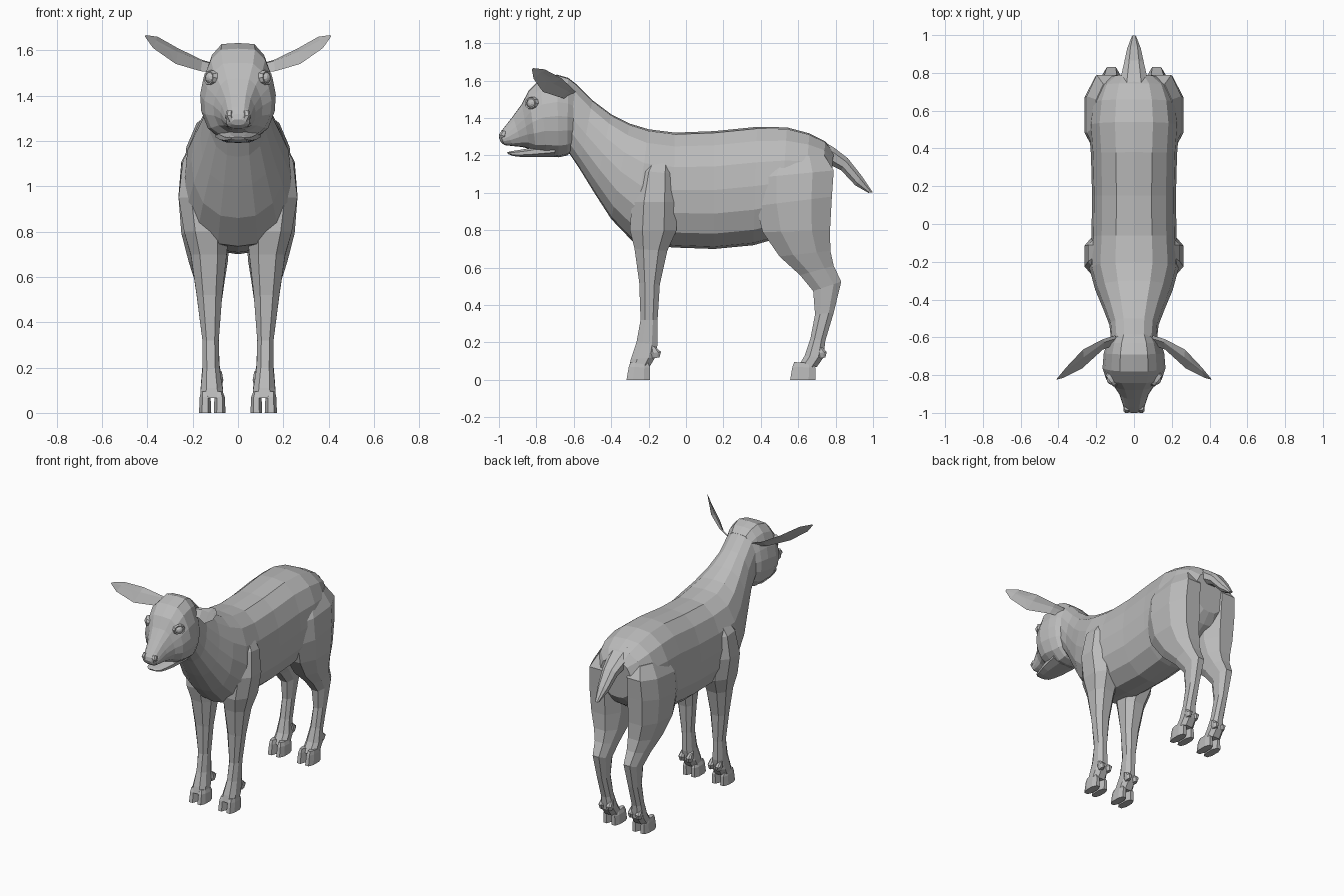
import bpy, bmesh, math
from mathutils import Vector

wool = bpy.data.materials.new("soft_grey")
wool.diffuse_color = (0.5, 0.5, 0.5, 1)


def finish(name, bm):
    bmesh.ops.recalc_face_normals(bm, faces=bm.faces[:])
    me = bpy.data.meshes.new(name)
    bm.to_mesh(me)
    bm.free()
    me.materials.append(wool)
    ob = bpy.data.objects.new(name, me)
    bpy.context.collection.objects.link(ob)
    return ob


def skin(name, rings):
    """Bridge equal-length loops of points and cap both ends."""
    bm = bmesh.new()
    loops = [[bm.verts.new(p) for p in r] for r in rings]
    n = len(loops[0])
    for a, b in zip(loops, loops[1:]):
        for i in range(n):
            j = (i + 1) % n
            bm.faces.new((a[i], a[j], b[j], b[i]))
    bm.faces.new(loops[0])
    bm.faces.new(loops[-1])
    return finish(name, bm)


def loft(name, rings, section, s=1):
    """Ring: (ya, za, yb, zb, x0, x1); section: u across -1..1, v from a to b."""
    pts = []
    for ya, za, yb, zb, x0, x1 in rings:
        c, h = (x0 + x1) / 2, (x1 - x0) / 2
        pts.append([(s * (c + u * h), ya + (yb - ya) * v, za + (zb - za) * v)
                    for u, v in section])
    return skin(name, pts)


def centred(name, rings, section):
    return loft(name, [(a, b, c, d, -w, w) for a, b, c, d, w in rings], section)


def full(half):
    return half + [(-u, v) for u, v in half[-2:0:-1]]


BODY = full([(0, 0), (.42, .015), (.76, .12), (.95, .3), (1, .5),
             (.95, .7), (.75, .87), (.38, .98), (0, 1)])
FACE = full([(0, 0), (.45, .01), (.72, .12), (.92, .33), (1, .5),
             (.97, .68), (.8, .86), (.42, .98), (0, 1)])
LIMB = [(-.5, 0), (.5, 0), (1, .27), (1, .73), (.5, 1), (-.5, 1), (-1, .73), (-1, .27)]

# torso and neck: top point, bottom point, half width
centred("torso", [
    (-.59, 1.585, -.63, 1.22, .122), (-.50, 1.495, -.57, 1.13, .13),
    (-.40, 1.42, -.49, 1.00, .165), (-.30, 1.37, -.40, .86, .205),
    (-.20, 1.34, -.28, .735, .235), (-.06, 1.322, -.07, .708, .225),
    (.15, 1.33, .15, .70, .222), (.38, 1.353, .36, .72, .228),
    (.54, 1.35, .50, .76, .24), (.66, 1.318, .62, .82, .225),
    (.745, 1.275, .71, .88, .19), (.79, 1.22, .765, .95, .12)], BODY)

# head and muzzle
centred("head", [
    (-.585, 1.58, -.61, 1.22, .12), (-.63, 1.615, -.635, 1.20, .145),
    (-.69, 1.632, -.68, 1.19, .16), (-.78, 1.607, -.745, 1.20, .167),
    (-.842, 1.545, -.80, 1.21, .148), (-.878, 1.475, -.835, 1.235, .108),
    (-.925, 1.41, -.875, 1.245, .078), (-.972, 1.35, -.925, 1.25, .062),
    (-.995, 1.318, -.97, 1.255, .052), (-1.0, 1.295, -.99, 1.27, .03)], FACE)
centred("lower_jaw", [
    (-.70, 1.28, -.70, 1.193, .10), (-.83, 1.24, -.83, 1.193, .08),
    (-.90, 1.228, -.89, 1.193, .062), (-.94, 1.222, -.925, 1.197, .05),
    (-.957, 1.217, -.95, 1.207, .028)], LIMB)

# tail
centred("tail", [
    (.71, 1.29, .69, 1.15, .085), (.79, 1.243, .77, 1.15, .068),
    (.865, 1.185, .83, 1.12, .052), (.94, 1.09, .905, 1.04, .036),
    (.998, 1.003, .975, 1.0, .012)], LIMB)

# leg rings: front point, back point, inner x, outer x
FRONT = [(-.17, 1.23, -.085, 1.21, .06, .175), (-.25, 1.12, -.06, 1.10, .05, .243),
         (-.29, .95, -.05, .95, .04, .262), (-.30, .80, -.05, .80, .04, .238),
         (-.275, .70, -.10, .69, .05, .208), (-.25, .52, -.14, .51, .07, .182),
         (-.243, .32, -.152, .32, .085, .157), (-.265, .20, -.152, .19, .082, .156),
         (-.295, .11, -.165, .12, .068, .164), (-.305, .065, -.195, .07, .064, .166)]
HIND = [(.44, 1.20, .74, 1.20, .05, .20), (.37, 1.08, .79, 1.12, .04, .25),
        (.375, .93, .78, .98, .035, .262), (.41, .79, .77, .80, .035, .25),
        (.50, .66, .772, .69, .045, .218), (.61, .56, .79, .61, .06, .188),
        (.68, .475, .83, .525, .072, .168), (.69, .35, .79, .36, .085, .157),
        (.665, .22, .745, .21, .082, .156), (.635, .13, .735, .12, .068, .164),
        (.595, .065, .70, .07, .064, .166)]


def foot(tag, y0, y1, claw_y, s):
    # cloven hoof of two toes, each with a dewclaw behind
    for part, a, b in (("inner", .055, .107), ("outer", .118, .172)):
        loft(f"{tag}_{part}_hoof", [
            (y0 + .022, .095, y1 - .01, .09, a + .012, b - .008),
            (y0 + .012, .07, y1, .065, a + .003, b - .003),
            (y0, 0, y1, 0, a, b)], LIMB, s)
        m = .085 if part == "inner" else .142
        loft(f"{tag}_{part}_dewclaw", [
            (claw_y - .04, .185, claw_y - .01, .175, m - .014, m + .014),
            (claw_y - .04, .14, claw_y + .018, .15, m - .02, m + .02),
            (claw_y - .03, .115, claw_y + .01, .12, m - .012, m + .012)], LIMB, s)


def ear(name, s):
    # cupped leaf: rear edge, raised back, front edge, hollow inside
    rear = [(.10, -.59, 1.54), (.165, -.61, 1.56), (.27, -.665, 1.612),
            (.355, -.755, 1.66), (.408, -.818, 1.667)]
    front = [(.10, -.64, 1.50), (.165, -.665, 1.508), (.275, -.765, 1.54),
             (.375, -.815, 1.61), (.41, -.824, 1.66)]
    back = [.02, .025, .022, .012, .002]
    rings = []
    for r, f, d in zip(rear, front, back):
        r, f = Vector(r), Vector(f)
        m = (r + f) / 2
        out = Vector((-.3, .45, .75)) * d
        rings.append([(s * p.x, p.y, p.z) for p in (r, m + out, f, m + out * .5)])
    skin(name, rings)


def eye(name, s):
    centre = Vector((s * .116, -.822, 1.478))
    axis = Vector((s * .8, -.6, .1)).normalized()
    turn = axis.to_track_quat('Z', 'Y').to_matrix().to_4x4()
    bm = bmesh.new()
    bmesh.ops.create_uvsphere(bm, u_segments=10, v_segments=6, radius=.029)
    bmesh.ops.transform(bm, matrix=turn, verts=bm.verts[:])
    bmesh.ops.translate(bm, vec=centre, verts=bm.verts[:])
    finish(name + "_ball", bm)
    # eyelid rim around the ball
    bm = bmesh.new()
    n, loops = 10, []
    for i in range(n):
        a = 2 * math.pi * i / n
        loops.append([bm.verts.new(centre + turn.to_3x3() @ Vector(
            (r * math.cos(a), r * math.sin(a) * .85, z)))
            for r, z in ((.028, .016), (.036, .018), (.046, -.012), (.028, -.012))])
    for i in range(n):
        p, q = loops[i], loops[(i + 1) % n]
        for k in range(4):
            bm.faces.new((p[k], p[(k + 1) % 4], q[(k + 1) % 4], q[k]))
    finish(name + "_lid", bm)


# paired parts
for side, s in (("right", 1), ("left", -1)):
    loft(f"{side}_front_leg", FRONT, LIMB, s)
    loft(f"{side}_hind_leg", HIND, LIMB, s)
    foot(f"{side}_front", -.318, -.192, -.152, s)
    foot(f"{side}_hind", .557, .692, .735, s)
    ear(f"{side}_ear", s)
    eye(f"{side}_eye", s)
    # raised nostril rim
    loft(f"{side}_nostril", [
        (-.985, 1.335, -.955, 1.325, .022, .05), (-1.0, 1.312, -.96, 1.30, .024, .056),
        (-.996, 1.288, -.965, 1.28, .016, .044)], LIMB, s)
